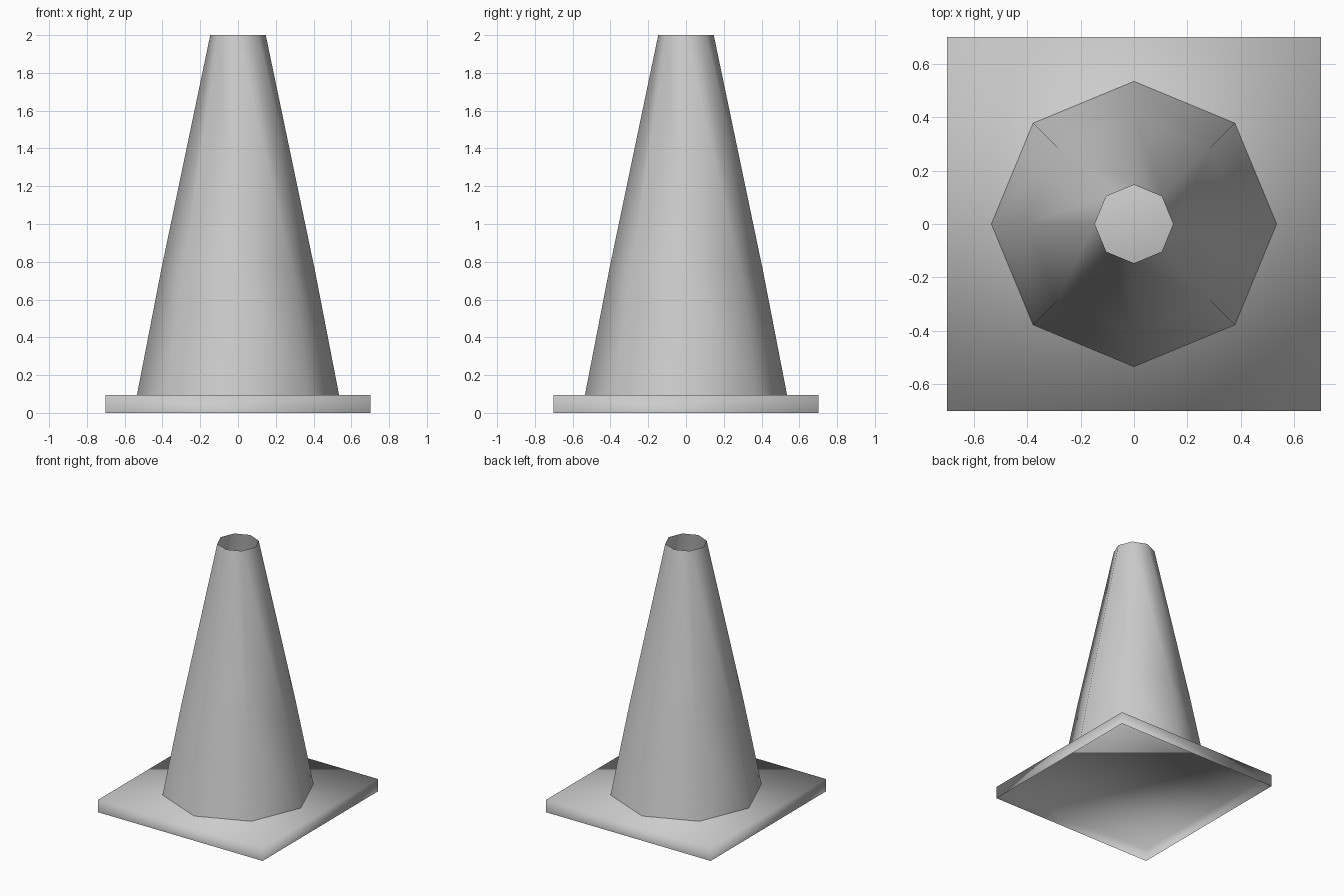
import bpy
import bmesh
from mathutils import Matrix

default_cube = bpy.data.objects.get("Cube")
if default_cube:
    bpy.data.objects.remove(default_cube, do_unlink=True)

BASE_WIDTH = 1.404
BASE_HEIGHT = 0.095
# Cone rings as (radius, height), slightly bulging at the middle one
RINGS = [(0.535, BASE_HEIGHT), (0.406, 0.76), (0.147, 2.0)]

# Single plain colour
grey = bpy.data.materials.new("light_grey")
grey.use_nodes = True
grey.diffuse_color = (0.604, 0.604, 0.604, 1)
grey.node_tree.nodes["Principled BSDF"].inputs["Base Color"].default_value = grey.diffuse_color


def add_part(name, bm):
    """Turn a bmesh into a fully smooth-shaded object."""
    for face in bm.faces:
        face.smooth = True
    mesh = bpy.data.meshes.new(name)
    bm.to_mesh(mesh)
    bm.free()
    mesh.materials.append(grey)
    obj = bpy.data.objects.new(name, mesh)
    bpy.context.collection.objects.link(obj)
    return obj


# Square base slab, hollow and open underneath
bm = bmesh.new()
bmesh.ops.create_cube(
    bm, size=1,
    matrix=Matrix.Translation((0, 0, BASE_HEIGHT / 2))
    @ Matrix.Diagonal((BASE_WIDTH, BASE_WIDTH, BASE_HEIGHT, 1)))
underside = [f for f in bm.faces if f.normal.z < -0.5]
bmesh.ops.delete(bm, geom=underside, context='FACES_ONLY')
add_part("base", bm)

# Hollow eight-sided cone, open at both ends, corners on the axes
bm = bmesh.new()
for (r1, z1), (r2, z2) in zip(RINGS, RINGS[1:]):
    bmesh.ops.create_cone(
        bm, cap_ends=False, segments=8, radius1=r1, radius2=r2,
        depth=z2 - z1, matrix=Matrix.Translation((0, 0, (z1 + z2) / 2)))
bmesh.ops.remove_doubles(bm, verts=bm.verts, dist=0.001)
bmesh.ops.recalc_face_normals(bm, faces=bm.faces)
add_part("cone", bm)
